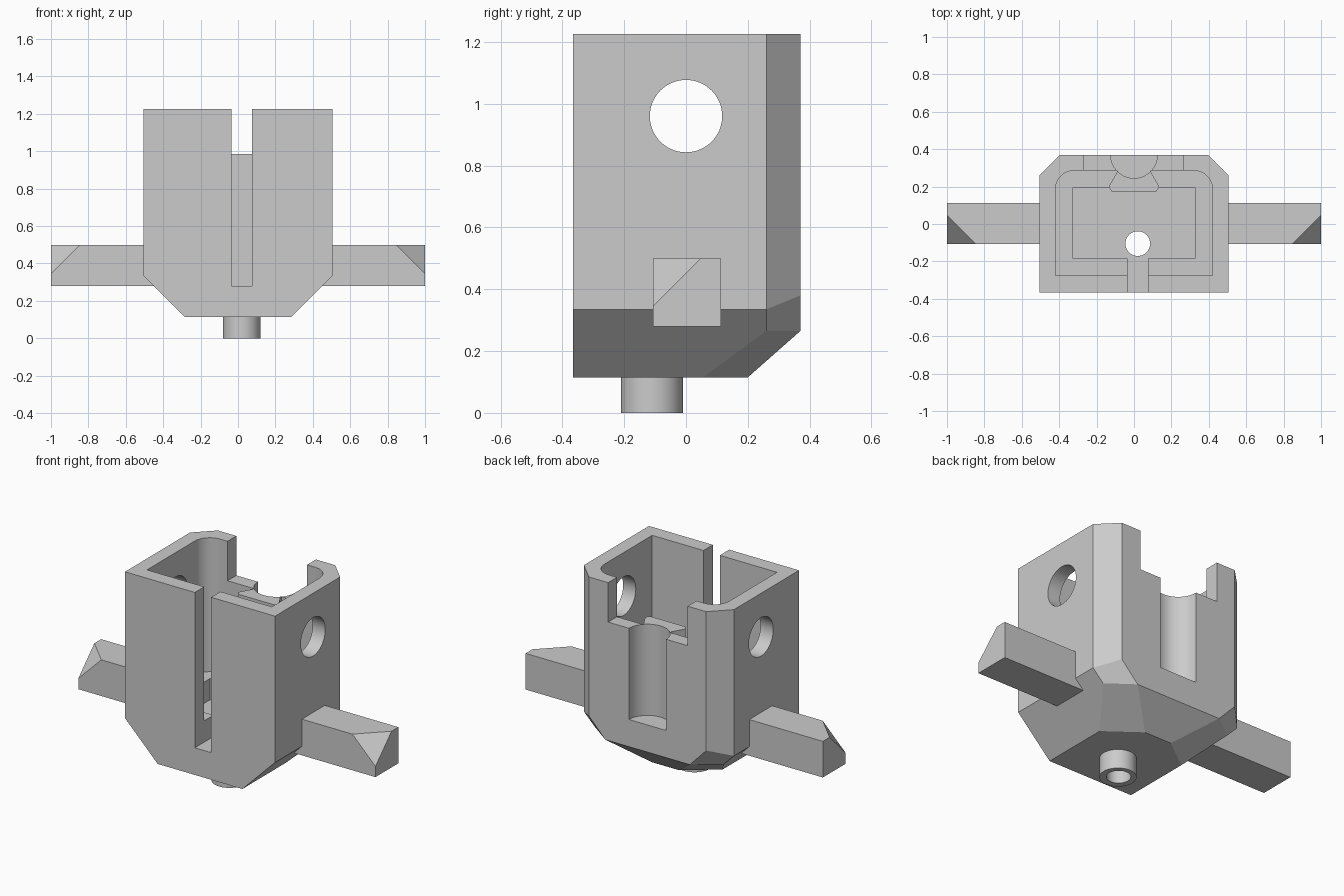
import bpy, bmesh, math
from mathutils import Vector

default = bpy.data.objects.get("Cube")
if default:
    bpy.data.objects.remove(default, do_unlink=True)

grey = bpy.data.materials.new("light grey")
grey.use_nodes = True
colour = (0.6, 0.6, 0.6, 1)
grey.diffuse_color = colour
grey.node_tree.nodes["Principled BSDF"].inputs["Base Color"].default_value = colour


def finish(name, bm):
    bmesh.ops.recalc_face_normals(bm, faces=bm.faces)
    mesh = bpy.data.meshes.new(name)
    bm.to_mesh(mesh)
    bm.free()
    mesh.materials.append(grey)
    ob = bpy.data.objects.new(name, mesh)
    bpy.context.collection.objects.link(ob)
    return ob


def prism(name, outline, z0, z1):
    bm = bmesh.new()
    face = bm.faces.new([bm.verts.new((x, y, z0)) for x, y in outline])
    new = bmesh.ops.extrude_face_region(bm, geom=[face])["geom"]
    bmesh.ops.translate(bm, vec=(0, 0, z1 - z0),
                        verts=[v for v in new if isinstance(v, bmesh.types.BMVert)])
    return finish(name, bm)


def box(name, x0, x1, y0, y1, z0, z1):
    return prism(name, [(x0, y0), (x1, y0), (x1, y1), (x0, y1)], z0, z1)


def hull(name, points):
    bm = bmesh.new()
    for p in points:
        bm.verts.new(p)
    bmesh.ops.convex_hull(bm, input=bm.verts)
    bmesh.ops.dissolve_limit(bm, angle_limit=0.01, verts=bm.verts, edges=bm.edges)
    return finish(name, bm)


def circle(cx, cy, r, n=64):
    return [(cx + r * math.cos(math.tau * i / n), cy + r * math.sin(math.tau * i / n))
            for i in range(n)]


def combine(target, tool, operation="DIFFERENCE"):
    mod = target.modifiers.new("combine", "BOOLEAN")
    mod.operation, mod.solver, mod.object = operation, "EXACT", tool
    bpy.ops.object.select_all(action="DESELECT")
    bpy.context.view_layer.objects.active = target
    target.select_set(True)
    bpy.ops.object.modifier_apply(modifier=mod.name)
    bpy.data.objects.remove(tool, do_unlink=True)


# Outer housing with bevelled underside and back corners
half = [(0.285, -0.365, 0.115), (0.285, 0.055, 0.115), (0.09, 0.2, 0.115),
        (0.505, -0.365, 0.335), (0.505, 0.26, 0.335), (0.435, 0.26, 0.265),
        (0.395, 0.37, 0.38), (0.285, 0.37, 0.265),
        (0.505, -0.365, 1.225), (0.505, 0.26, 1.225), (0.395, 0.37, 1.225)]
housing = hull("housing", [(s * x, y, z) for s in (1, -1) for x, y, z in half])

# Main cavity with rounded back corners
radius, arc = 0.1, []
for i in range(13):
    a = math.pi / 2 * i / 12
    arc.append((0.42 - radius + radius * math.cos(a), 0.285 - radius + radius * math.sin(a)))
cavity = [(-0.42, -0.275), (0.42, -0.275)] + arc + [(-x, y) for x, y in reversed(arc)]
combine(housing, prism("cavity_cutter", cavity, 0.41, 1.4))

# Lower pocket, front slot and back notch
combine(housing, box("pocket_cutter", -0.325, 0.325, -0.185, 0.195, 0.28, 0.6))
combine(housing, box("slot_cutter", -0.035, 0.075, -0.5, -0.1, 0.28, 1.4))
combine(housing, box("notch_cutter", -0.27, 0.265, 0.24, 0.5, 0.985, 1.4))

# Flared rib behind the round groove in the back wall
rib_half = [(0.12, 0.175), (0.135, 0.2), (0.092, 0.275), (0.092, 0.32)]
rib = prism("rib", rib_half + [(-x, y) for x, y in reversed(rib_half)], 0.27, 0.985)
combine(housing, rib, "UNION")
combine(housing, prism("groove_cutter", circle(0, 0.37, 0.125), 0.43, 1.1))

# Round hole through both side walls
cross = prism("cross_cutter", circle(-0.96, 0, 0.117), -0.8, 0.8)
cross.rotation_euler.y = math.pi / 2
bpy.context.view_layer.update()
combine(housing, cross)

# Hollow peg under the floor
combine(housing, prism("peg", circle(0.02, -0.11, 0.1), 0, 0.2), "UNION")
combine(housing, prism("bore_cutter", circle(0.02, -0.105, 0.066), -0.1, 0.4))

# Side arms, each with its outer front top corner cut off
parts = [housing]
for side, name in ((1, "left_arm"), (-1, "right_arm")):
    pts = [(x, y, z) for x in (0.435, 1) for y in (-0.107, 0.113) for z in (0.28, 0.5)
           if not (x == 1 and y < 0 and z == 0.5)]
    pts += [(0.845, -0.107, 0.5), (1, 0.048, 0.5), (1, -0.107, 0.345)]
    parts.append(hull(name, [(side * x, y, z) for x, y, z in pts]))

# Smooth the round surfaces, keep the edges crisp
bpy.ops.object.select_all(action="DESELECT")
for ob in parts:
    ob.select_set(True)
bpy.context.view_layer.objects.active = housing
bpy.ops.object.shade_smooth_by_angle(angle=math.radians(20))
